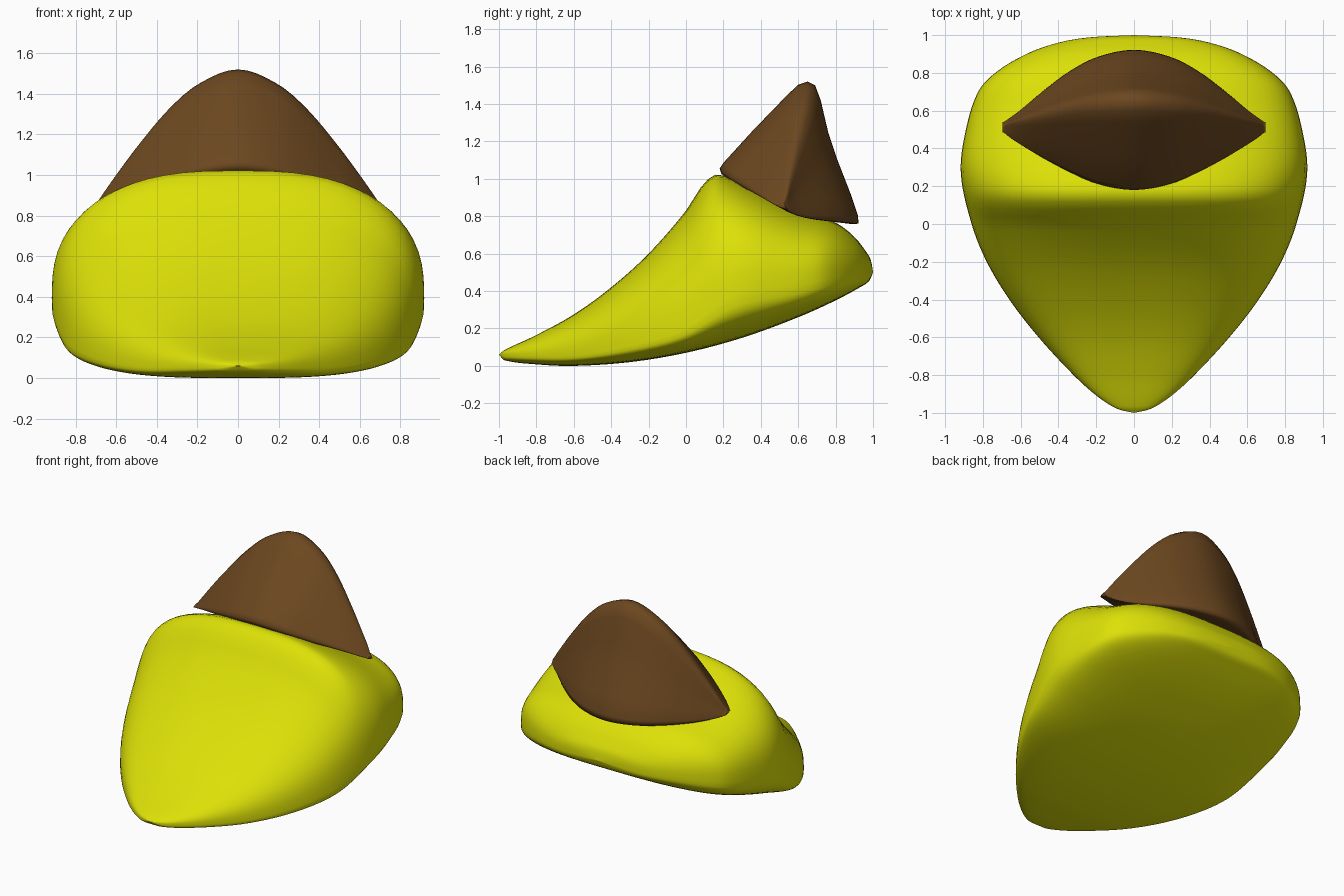
import bpy, bmesh, math

if "Cube" in bpy.data.objects:
    bpy.data.objects.remove(bpy.data.objects["Cube"])


def smooth(table, t, col):
    """Smooth curve through the rows of a table (first column is the key)."""
    n = len(table)
    i = 0
    while i < n - 2 and t > table[i + 1][0]:
        i += 1

    def slope(k):
        a, b = table[max(k - 1, 0)], table[min(k + 1, n - 1)]
        return (b[col] - a[col]) / (b[0] - a[0])
    p, q = table[i], table[i + 1]
    h = q[0] - p[0]
    s = min(max((t - p[0]) / h, 0), 1)
    return ((2*s**3 - 3*s*s + 1) * p[col] + (s**3 - 2*s*s + s) * h * slope(i)
            + (3*s*s - 2*s**3) * q[col] + (s**3 - s*s) * h * slope(i + 1))


def loft(name, rings, colour):
    """Skin a list of closed rings into a smooth solid."""
    bm = bmesh.new()
    rows = [[bm.verts.new(p) for p in ring] for ring in rings]
    for a, b in zip(rows, rows[1:]):
        for i in range(len(a)):
            j = (i + 1) % len(a)
            bm.faces.new((a[i], a[j], b[j], b[i]))
    bm.faces.new(rows[0])
    bm.faces.new(rows[-1][::-1])
    bmesh.ops.remove_doubles(bm, verts=bm.verts, dist=0.0008)
    bmesh.ops.recalc_face_normals(bm, faces=bm.faces)
    me = bpy.data.meshes.new(name)
    bm.to_mesh(me)
    bm.free()
    me.polygons.foreach_set("use_smooth", [True] * len(me.polygons))
    ob = bpy.data.objects.new(name, me)
    bpy.context.collection.objects.link(ob)
    me.materials.append(colour)
    return ob


def material(name, rgb):
    m = bpy.data.materials.new(name)
    m.diffuse_color = (*rgb, 1)
    m.use_nodes = True
    m.node_tree.nodes["Principled BSDF"].inputs["Base Color"].default_value = m.diffuse_color
    return m


yellow = material("yellow", (0.72, 0.75, 0.002))
brown = material("brown", (0.15, 0.064, 0.014))

# Yellow wedge body: outlines along y
top = [(-1, .06), (-.97, .085), (-.8, .165), (-.6, .275), (-.4, .42), (-.2, .60),
       (0, .83), (.08, .955), (.15, 1.02), (.22, 1.01), (.35, .955), (.6, .835),
       (.8, .765), (.9, .69), (.97, .60), (.99, .56), (1, .5)]
bottom = [(-1, .06), (-.97, .03), (-.8, .008), (-.6, 0), (-.3, .02), (0, .07),
          (.3, .15), (.6, .26), (.8, .35), (.93, .42), (.98, .455), (1, .5)]
width = [(-1, 0), (-.985, .07), (-.96, .125), (-.9, .21), (-.8, .32), (-.6, .505),
         (-.4, .66), (-.2, .78), (0, .86), (.27, .917), (.5, .89), (.7, .825),
         (.8, .735), (.9, .57), (.96, .40), (.99, .22), (1, 0)]
rim = [(-1, .06), (-.6, .055), (-.2, .13), (0, .20), (.27, .38), (.6, .43),
       (.9, .49), (1, .5)]

rings = []
for k in range(81):
    y = -math.cos(math.pi * k / 80)
    zt, zb, w, zm = (smooth(c, y, 1) for c in (top, bottom, width, rim))
    w = max(w, 0)
    zm = min(max(zm, zb), zt)
    ring = []
    for i in range(64):
        a = 2 * math.pi * i / 64
        c, s = math.cos(a), math.sin(a)
        h, e = (zt - zm, 2 / 2.7) if s >= 0 else (zm - zb, 2 / 3.4)
        ring.append((math.copysign(w * abs(c) ** e, c), y,
                     zm + math.copysign(h * abs(s) ** e, s)))
    rings.append(ring)
loft("wedge_body", rings, yellow)

# Brown leaf-shaped cap: front edge, ridge and back edge (y, z) along x
cap = [(0, .18, 1.04, .65, 1.52, .925, .75),
       (.2, .215, 1.015, .635, 1.445, .885, .755),
       (.35, .28, .975, .61, 1.315, .805, .765),
       (.5, .36, .93, .575, 1.135, .69, .78),
       (.6, .42, .895, .55, 1.00, .605, .80),
       (.66, .46, .87, .535, .915, .56, .82),
       (.69, .485, .855, .52, .87, .54, .835)]
cap = [(-r[0], *r[1:]) for r in reversed(cap[1:])] + cap
# Rounded triangle section at x = 0, reused at every x
section = [(.18, 1.07), (.20, 1.10), (.36, 1.27), (.54, 1.45), (.60, 1.505),
           (.65, 1.52), (.69, 1.50), (.72, 1.42), (.76, 1.25), (.81, 1.10),
           (.88, .92), (.92, .80), (.922, .76), (.88, .76), (.74, .80),
           (.55, .88), (.36, .965), (.22, 1.025), (.19, 1.04)]
y0, z0, y1, z1, y2, z2 = .18, 1.055, .65, 1.52, .925, .75
det = (y1 - y0) * (z2 - z0) - (y2 - y0) * (z1 - z0)
rings = []
for k in range(49):
    x = .695 * math.sin(math.pi * (k / 48 - .5))
    fy, fz, ry, rz, by, bz = (smooth(cap, x, c) for c in range(1, 7))
    ring = []
    for y, z in section:
        u = ((y - y0) * (z2 - z0) - (y2 - y0) * (z - z0)) / det
        v = ((y1 - y0) * (z - z0) - (y - y0) * (z1 - z0)) / det
        ring.append((x, fy + u * (ry - fy) + v * (by - fy),
                     fz + u * (rz - fz) + v * (bz - fz)))
    rings.append(ring)
loft("leaf_cap", rings, brown)
